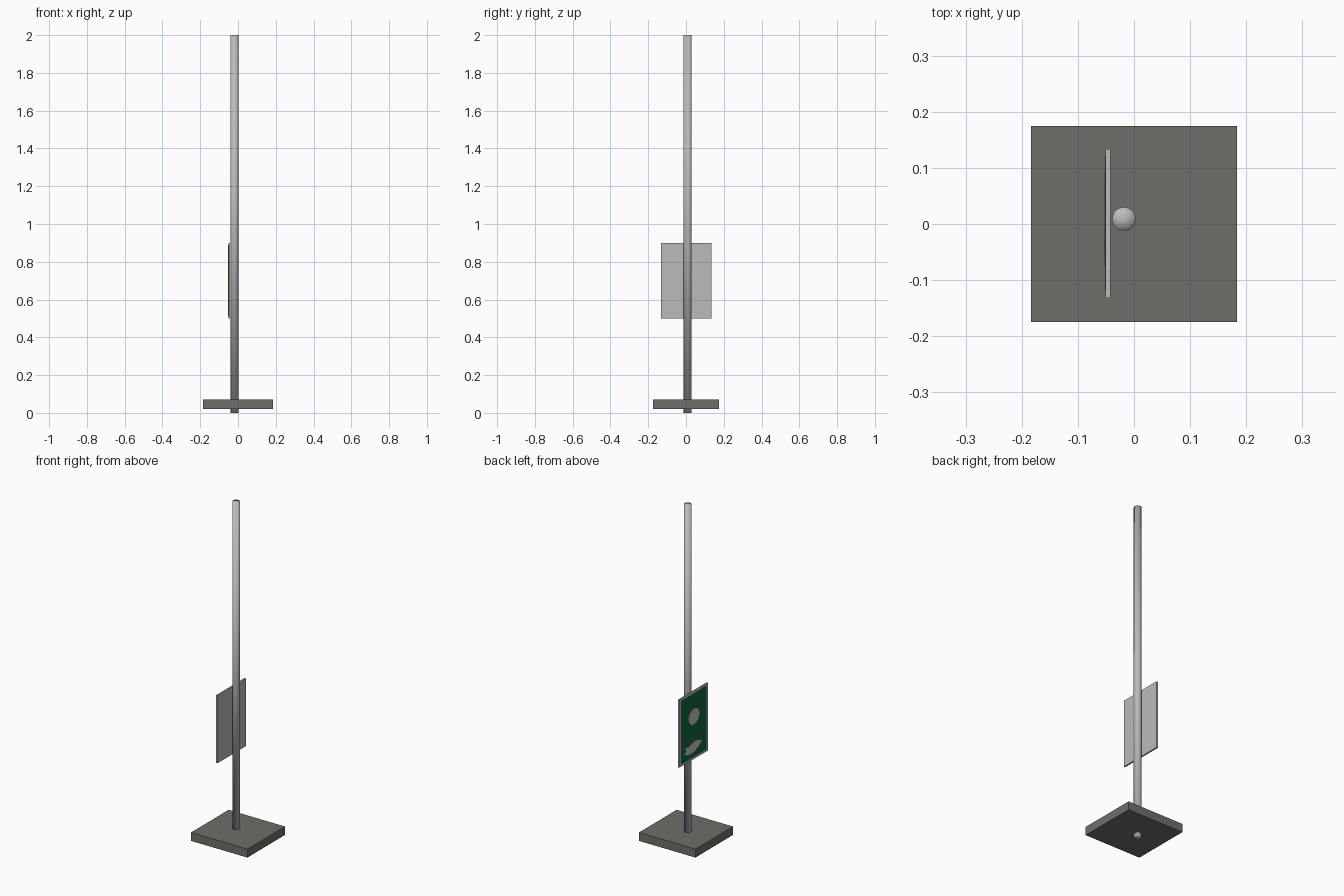
import bpy, bmesh, math

if "Cube" in bpy.data.objects:
    bpy.data.objects.remove(bpy.data.objects["Cube"])


def material(name, r, g, b):
    m = bpy.data.materials.new(name)
    m.diffuse_color = (r, g, b, 1)
    m.use_nodes = True
    m.node_tree.nodes["Principled BSDF"].inputs["Base Color"].default_value = m.diffuse_color
    return m


steel = material("light grey steel", 0.5, 0.5, 0.5)
concrete = material("dark grey concrete", 0.155, 0.155, 0.14)
green = material("dark green", 0.006, 0.13, 0.047)
pale = material("pale grey paint", 0.52, 0.56, 0.53)


def finish(name, bm, mat):
    bmesh.ops.recalc_face_normals(bm, faces=bm.faces)
    mesh = bpy.data.meshes.new(name)
    bm.to_mesh(mesh)
    bm.free()
    mesh.materials.append(mat)
    ob = bpy.data.objects.new(name, mesh)
    bpy.context.collection.objects.link(ob)
    return ob


def box(name, lo, hi, mat):
    bm = bmesh.new()
    bmesh.ops.create_cube(bm, size=1)
    for v in bm.verts:
        v.co = [(a + b) / 2 + c * (b - a) for a, b, c in zip(lo, hi, v.co)]
    return finish(name, bm, mat)


def plate(name, outline, x_front, x_back, mat):
    """Thin plate facing -x, from a (y, z) outline."""
    bm = bmesh.new()
    face = bm.faces.new([bm.verts.new((x_back, y, z)) for y, z in outline])
    ext = bmesh.ops.extrude_face_region(bm, geom=[face], use_keep_orig=True)
    for g in ext["geom"]:
        if isinstance(g, bmesh.types.BMVert):
            g.co.x = x_front
    return finish(name, bm, mat)


# Base slab, raised slightly so the pole pokes out underneath
box("base_slab", (-0.184, -0.175, 0.02), (0.184, 0.175, 0.07), concrete)

# Round pole, smooth all over including its caps
bm = bmesh.new()
bmesh.ops.create_cone(bm, cap_ends=True, cap_tris=True, segments=32,
                      radius1=0.021, radius2=0.021, depth=2)
bmesh.ops.translate(bm, verts=bm.verts, vec=(-0.018, 0.009, 1))
for f in bm.faces:
    f.smooth = True
finish("pole", bm, steel)

# Sign board and its green painted panel
box("sign_board", (-0.051, -0.132, 0.5), (-0.042, 0.134, 0.9), steel)
box("green_panel", (-0.052, -0.119, 0.513), (-0.050, 0.121, 0.887), green)

# Painted disc and the irregular patch below it
disc = [(0.001 + 0.05 * math.cos(a), 0.752 + 0.046 * math.sin(a))
        for a in (i * math.tau / 32 for i in range(32))]
plate("painted_disc", disc, -0.053, -0.0515, pale)
patch = [(0.095, 0.56), (0.06, 0.545), (0.02, 0.54), (-0.02, 0.55),
         (-0.05, 0.565), (-0.075, 0.585), (-0.05, 0.592), (-0.02, 0.605),
         (0.02, 0.6), (0.05, 0.59), (0.07, 0.595), (0.085, 0.585),
         (0.07, 0.573)]
plate("painted_patch", patch, -0.053, -0.0515, pale)
